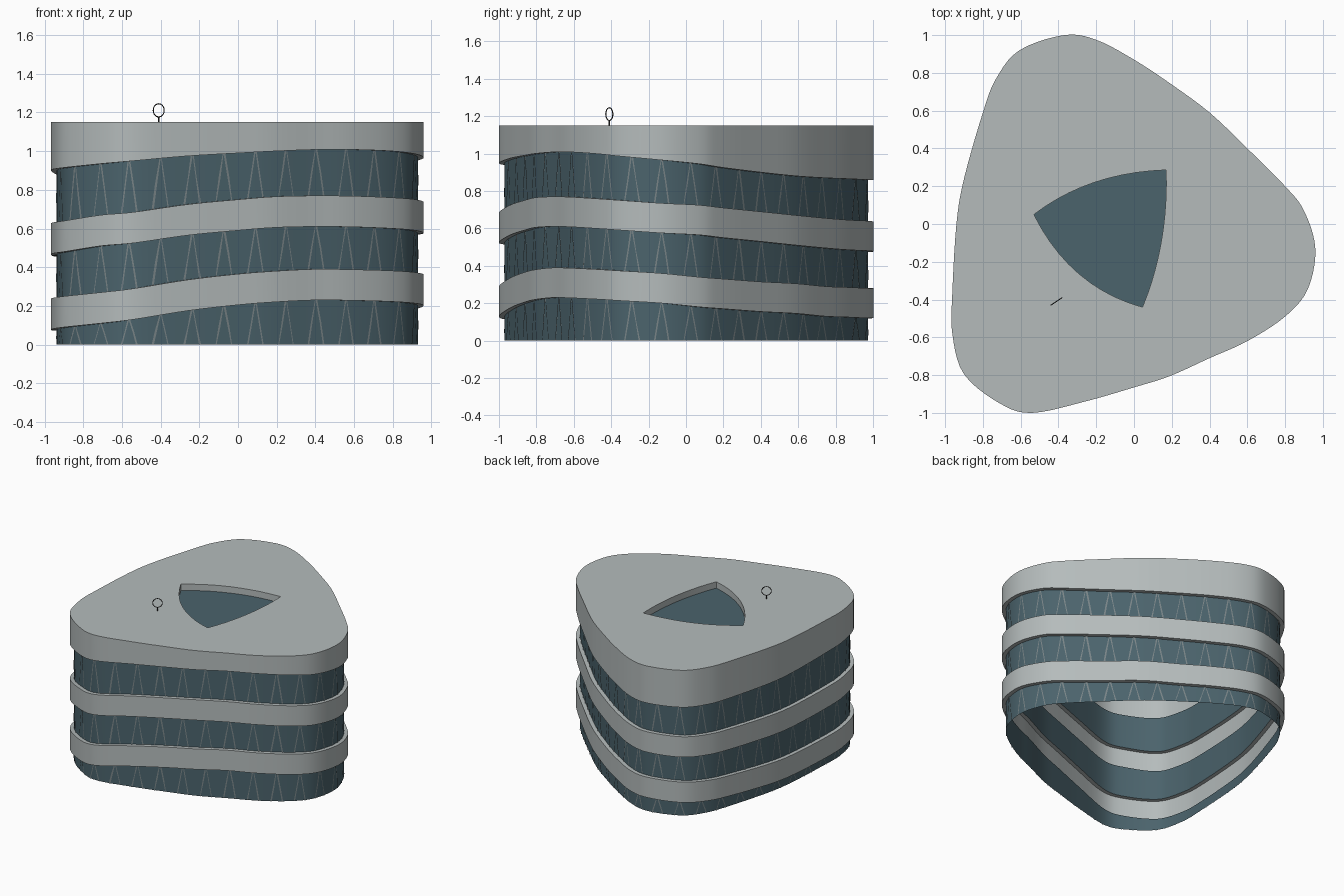
import bpy, bmesh, math
from mathutils import Vector

if "Cube" in bpy.data.objects:
    bpy.data.objects.remove(bpy.data.objects["Cube"])

# footprint stations: x, y, underside height of roof band, middle band, low band
STATIONS = [
    (.96, -.13, .965, .575, .20), (.90, .07, .945, .565, .18), (.80, .20, .925, .55, .17),
    (.60, .40, .90, .53, .155), (.40, .59, .88, .51, .145), (.19, .745, .87, .495, .13),
    (0, .87, .865, .485, .125), (-.20, .975, .86, .48, .12), (-.37, 1, .86, .475, .12),
    (-.606, .92, .86, .47, .115), (-.73, .77, .86, .465, .105), (-.80, .59, .862, .46, .095),
    (-.90, .24, .87, .455, .08), (-.94, 0, .88, .455, .075), (-.962, -.37, .895, .46, .073),
    (-.962, -.58, .905, .47, .08), (-.90, -.795, .915, .48, .09), (-.71, -.95, .935, .51, .11),
    (-.54, -1, .95, .525, .13), (-.26, -.94, .975, .565, .175), (0, -.865, .99, .59, .205),
    (.19, -.805, 1.0, .605, .22), (.40, -.71, 1.008, .61, .23), (.60, -.62, 1.008, .608, .228),
    (.80, -.49, 1.0, .60, .222), (.92, -.345, .985, .59, .213)]
TOP, BAND, INSET = 1.15, .16, .03
N = len(STATIONS)


def material(name, rgb):
    m = bpy.data.materials.new(name)
    m.diffuse_color = (*rgb, 1)
    m.use_nodes = True
    m.node_tree.nodes["Principled BSDF"].inputs["Base Color"].default_value = m.diffuse_color
    return m


GREY = material("cladding", (.46, .50, .50))
GLASS = material("glass", (.07, .125, .15))
FRAME = material("mullion", (.19, .23, .24))
DARK = material("dark_metal", (.03, .03, .03))


def sample(t):
    """Closed smooth curve through the stations; t runs 0..N."""
    i, u = int(t) % N, t - int(t)
    a, b, c, d = (STATIONS[(i + k) % N] for k in (-1, 0, 1, 2))
    return [.5 * (2 * q + (r - p) * u + (2 * p - 5 * q + 4 * r - s) * u * u
                  + (3 * q - p - 3 * r + s) * u ** 3) for p, q, r, s in zip(a, b, c, d)]


def wall_point(t, inset):
    """Footprint point moved inward, plus the three band heights."""
    t %= N
    p, a, b = sample(t), sample((t - .1) % N), sample((t + .1) % N)
    tan = Vector((b[0] - a[0], b[1] - a[1])).normalized()
    return p[0] - tan.y * inset, p[1] + tan.x * inset, p[2:]


def make(name, bm, mat, smooth=True):
    bmesh.ops.recalc_face_normals(bm, faces=bm.faces)
    me = bpy.data.meshes.new(name)
    bm.to_mesh(me)
    bm.free()
    me.materials.append(mat)
    ob = bpy.data.objects.new(name, me)
    bpy.context.collection.objects.link(ob)
    if smooth:
        bpy.ops.object.select_all(action='DESELECT')
        ob.select_set(True)
        bpy.context.view_layer.objects.active = ob
        bpy.ops.object.shade_smooth_by_angle(angle=math.radians(30))
    return ob


STEPS = [i / 5 for i in range(N * 5)]


def ring_strip(name, rows, mat):
    """Closed strip; rows are (inset, height function of the band heights)."""
    bm = bmesh.new()
    loops = []
    for inset, height in rows:
        pts = [wall_point(t, inset) for t in STEPS]
        loops.append([bm.verts.new((x, y, height(h))) for x, y, h in pts])
    for lo, hi in zip(loops, loops[1:]):
        for i in range(len(lo)):
            j = (i + 1) % len(lo)
            bm.faces.new((lo[i], lo[j], hi[j], hi[i]))
    return make(name, bm, mat)


# hollow band channels with ledges back to the glass
for name, k in (("low_band", 2), ("middle_band", 1)):
    under, over = (lambda h, k=k: h[k]), (lambda h, k=k: h[k] + BAND)
    ring_strip(name, [(INSET, under), (0, under), (0, over), (INSET, over)], GREY)
ring_strip("roof_band", [(INSET, lambda h: h[0]), (0, lambda h: h[0]), (0, lambda h: TOP)], GREY)

# glass storeys between the bands
storeys = [("ground_glass", lambda h: 0, lambda h: h[2]),
           ("middle_glass", lambda h: h[2] + BAND, lambda h: h[1]),
           ("upper_glass", lambda h: h[1] + BAND, lambda h: h[0])]
for name, lo, hi in storeys:
    ring_strip(name, [(INSET, lo), (INSET, hi)], GLASS)

# evenly spaced positions along the footprint
fine = [i * .02 for i in range(N * 50 + 1)]
dist = [0]
for a, b in zip(fine, fine[1:]):
    p, q = sample(a % N), sample(b % N)
    dist.append(dist[-1] + math.hypot(p[0] - q[0], p[1] - q[1]))


def at_length(s):
    s %= dist[-1]
    return next(t for t, d in zip(fine, dist) if d >= s)


# slanted mullions: pairs of thin strips meeting at the top of each storey
COUNT = 36
for name, lo, hi in storeys:
    bm = bmesh.new()
    for i in range(COUNT):
        s = dist[-1] * i / COUNT
        for side in (-1, 1):
            prev = None
            for f in (0, .5, 1):
                mid = s + side * (.004 + .038 * (1 - f))
                pair = []
                for off in (-.004, .004):
                    x, y, h = wall_point(at_length(mid + off), INSET - .004)
                    pair.append(bm.verts.new((x, y, lo(h) + (hi(h) - lo(h)) * f)))
                if prev:
                    bm.faces.new((prev[0], prev[1], pair[1], pair[0]))
                prev = pair
    make(name.replace("glass", "mullions"), bm, FRAME, False)

# skylight outline: three corners joined by bulging sides
CORNERS = [Vector((-.53, .05)), Vector((.045, -.44)), Vector((.17, .286))]
MIDS = [Vector((-.29, -.265)), Vector((.185, -.08)), Vector((-.21, .22))]
sky = []
for i in range(3):
    a, m, b = CORNERS[i], MIDS[i], CORNERS[(i + 1) % 3]
    if i == 1:
        m = Vector((.145, -.09))
    c = 2 * m - (a + b) / 2
    sky += [(1 - u) ** 2 * a + 2 * u * (1 - u) * c + u * u * b for u in (k / 10 for k in range(10))]


def closed_loop(bm, pts, z):
    vs = [bm.verts.new((p[0], p[1], z)) for p in pts]
    return vs, [bm.edges.new((vs[i], vs[(i + 1) % len(vs)])) for i in range(len(vs))]


# flat roof with the skylight opening
bm = bmesh.new()
_, outer = closed_loop(bm, [sample(t) for t in STEPS], TOP)
_, inner = closed_loop(bm, sky, TOP)
bmesh.ops.triangle_fill(bm, edges=outer + inner, use_beauty=True, normal=(0, 0, 1))
make("roof", bm, GREY, False)

# skylight kerb and recessed glass
bm = bmesh.new()
hi, _ = closed_loop(bm, sky, TOP)
lo, _ = closed_loop(bm, sky, TOP - .05)
for i in range(len(sky)):
    j = (i + 1) % len(sky)
    bm.faces.new((hi[i], hi[j], lo[j], lo[i]))
make("skylight_kerb", bm, GREY)
bm = bmesh.new()
bm.faces.new([bm.verts.new((p.x, p.y, TOP - .05)) for p in sky])
make("skylight_glass", bm, GLASS, False)

# roof mast carrying a plain ring
bpy.ops.mesh.primitive_cylinder_add(vertices=8, radius=.004, depth=.03, location=(-.41, -.41, 1.162))
bpy.context.object.name = "roof_mast"
bpy.context.object.data.materials.append(DARK)
bpy.ops.mesh.primitive_torus_add(major_radius=.034, minor_radius=.003, major_segments=32, minor_segments=6,
                                 location=(-.41, -.41, 1.211),
                                 rotation=(math.pi / 2, 0, math.atan2(.04, .06)))
bpy.context.object.name = "roof_ring"
bpy.context.object.data.materials.append(DARK)
